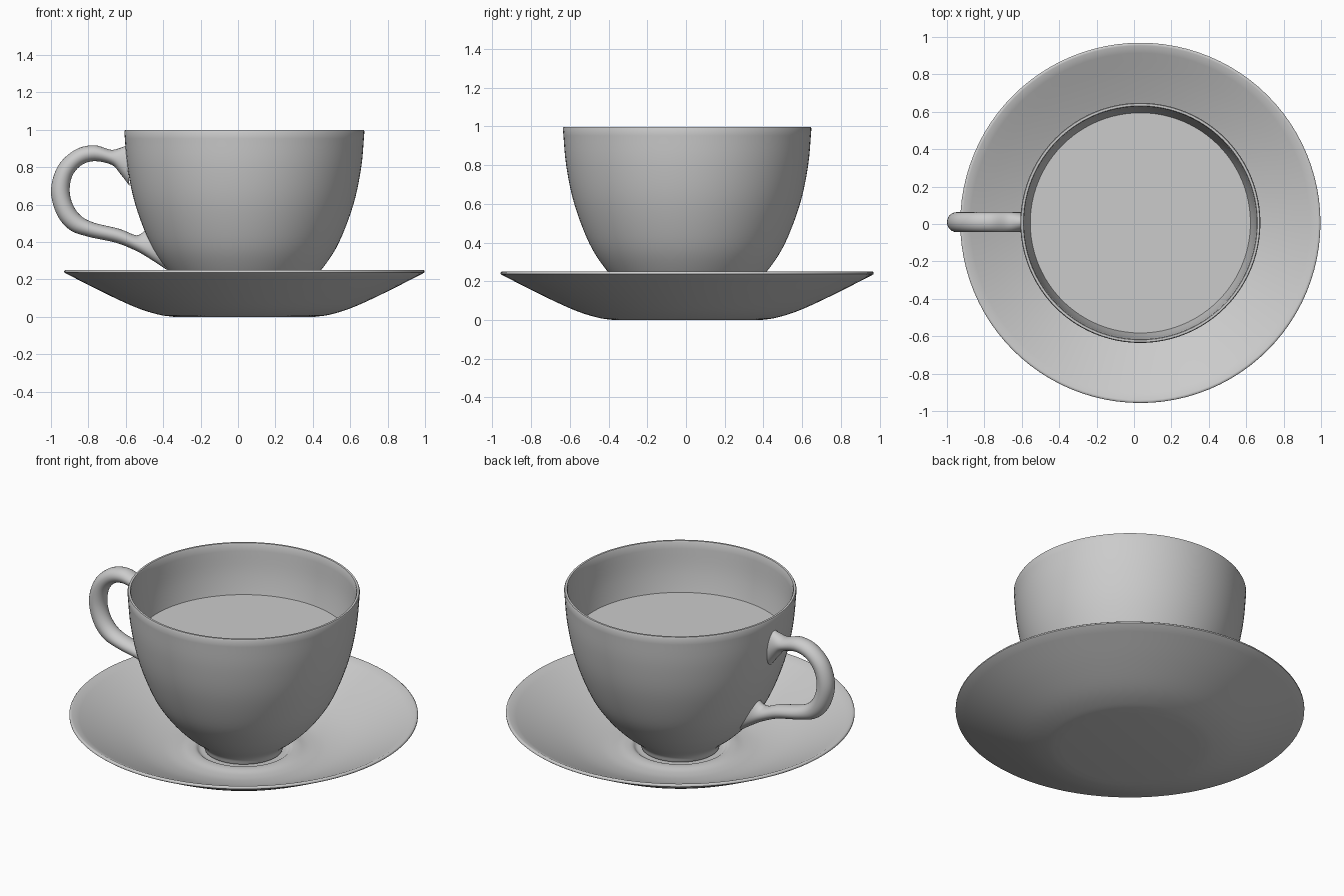
import bpy, bmesh, math
from mathutils import Vector

if "Cube" in bpy.data.objects:
    bpy.data.objects.remove(bpy.data.objects["Cube"])

CX, CY = 0.034, 0.006

mat = bpy.data.materials.new("pale grey ceramic")
mat.diffuse_color = (0.6, 0.6, 0.6, 1)
mat.use_nodes = True
mat.node_tree.nodes["Principled BSDF"].inputs["Base Color"].default_value = mat.diffuse_color


def smooth(pts, n=5):
    """Catmull-Rom curve through points of any dimension."""
    p = [Vector(q) for q in pts]
    p = [2 * p[0] - p[1]] + p + [2 * p[-1] - p[-2]]
    out = []
    for i in range(1, len(p) - 2):
        a, b, c, d = p[i - 1:i + 3]
        for k in range(n):
            t = k / n
            out.append(0.5 * (2 * b + (c - a) * t + (2 * a - 5 * b + 4 * c - d) * t * t
                              + (3 * b - a - 3 * c + d) * t ** 3))
    return out + [p[-2]]


def skin(name, rings, angle=50):
    """Join rings of points into one smooth surface."""
    bm = bmesh.new()
    loops = [[bm.verts.new(co) for co in r] for r in rings]
    n = len(loops[0])
    for a, b in zip(loops, loops[1:]):
        for i in range(n):
            j = (i + 1) % n
            bm.faces.new((a[i], a[j], b[j], b[i]))
    bmesh.ops.remove_doubles(bm, verts=bm.verts, dist=1e-5)
    bmesh.ops.recalc_face_normals(bm, faces=bm.faces)
    me = bpy.data.meshes.new(name)
    bm.to_mesh(me)
    bm.free()
    ob = bpy.data.objects.new(name, me)
    bpy.context.collection.objects.link(ob)
    me.materials.append(mat)
    bpy.ops.object.select_all(action='DESELECT')
    ob.select_set(True)
    bpy.context.view_layer.objects.active = ob
    bpy.ops.object.shade_smooth_by_angle(angle=math.radians(angle))
    return ob


def lathe(name, profile, seg=96):
    return skin(name, [[(CX + r * math.cos(2 * math.pi * i / seg),
                         CY + r * math.sin(2 * math.pi * i / seg), z)
                        for i in range(seg)] for r, z in profile])


# Saucer: underside, rim, then top with a shallow well
under = smooth([(0.38, 0), (0.46, 0.012), (0.58, 0.05), (0.75, 0.128), (0.957, 0.233)])
top = smooth([(0.948, 0.25), (0.75, 0.155), (0.58, 0.083), (0.45, 0.048),
              (0.36, 0.043), (0.30, 0.052), (0.265, 0.05), (0.24, 0.033), (0.2, 0.03)])
lathe("saucer", [(0, 0)] + under + [(0.963, 0.238), (0.963, 0.245), (0.958, 0.25)]
      + top + [(0, 0.03)])

# Cup: outer wall, rounded rim, inner wall
outer = smooth([(0.215, 0.04), (0.235, 0.085), (0.33, 0.165), (0.42, 0.262), (0.505, 0.395),
                (0.583, 0.6), (0.625, 0.8), (0.642, 0.99)])
inner = smooth([(0.622, 0.99), (0.606, 0.8), (0.564, 0.6), (0.485, 0.395),
                (0.40, 0.275), (0.3, 0.18), (0.2, 0.13)])
lathe("cup", [(0, 0.04)] + outer + [(0.638, 0.998), (0.626, 0.998)] + inner + [(0, 0.12)])

# Drink surface
lathe("drink", [(0, 0.70), (0.589, 0.70)])

# Handle: sections given by outer edge (x, z) and inner edge (x, z)
sections = [Vector((a, b, c, d)) for a, b, c, d in smooth([
    (-.600, .915, -.580, .700), (-.630, .903, -.630, .765), (-.680, .893, -.675, .812),
    (-.770, .917, -.765, .832), (-.870, .893, -.835, .812), (-.960, .810, -.885, .755),
    (-1.00, .680, -.900, .675), (-.970, .550, -.883, .600), (-.900, .465, -.840, .540),
    (-.800, .428, -.770, .503), (-.650, .395, -.635, .470), (-.540, .350, -.555, .438),
    (-.460, .303, -.525, .440), (-.380, .250, -.500, .460)])]
rings = []
for s in sections:
    mx, mz = (s[0] + s[2]) / 2, (s[1] + s[3]) / 2
    hx, hz = (s[0] - s[2]) / 2, (s[1] - s[3]) / 2
    rings.append([(mx + hx * math.cos(t), CY + 0.004 + 0.053 * math.sin(t), mz + hz * math.cos(t))
                  for t in (2 * math.pi * i / 24 for i in range(24))])
skin("handle", rings, 80)
